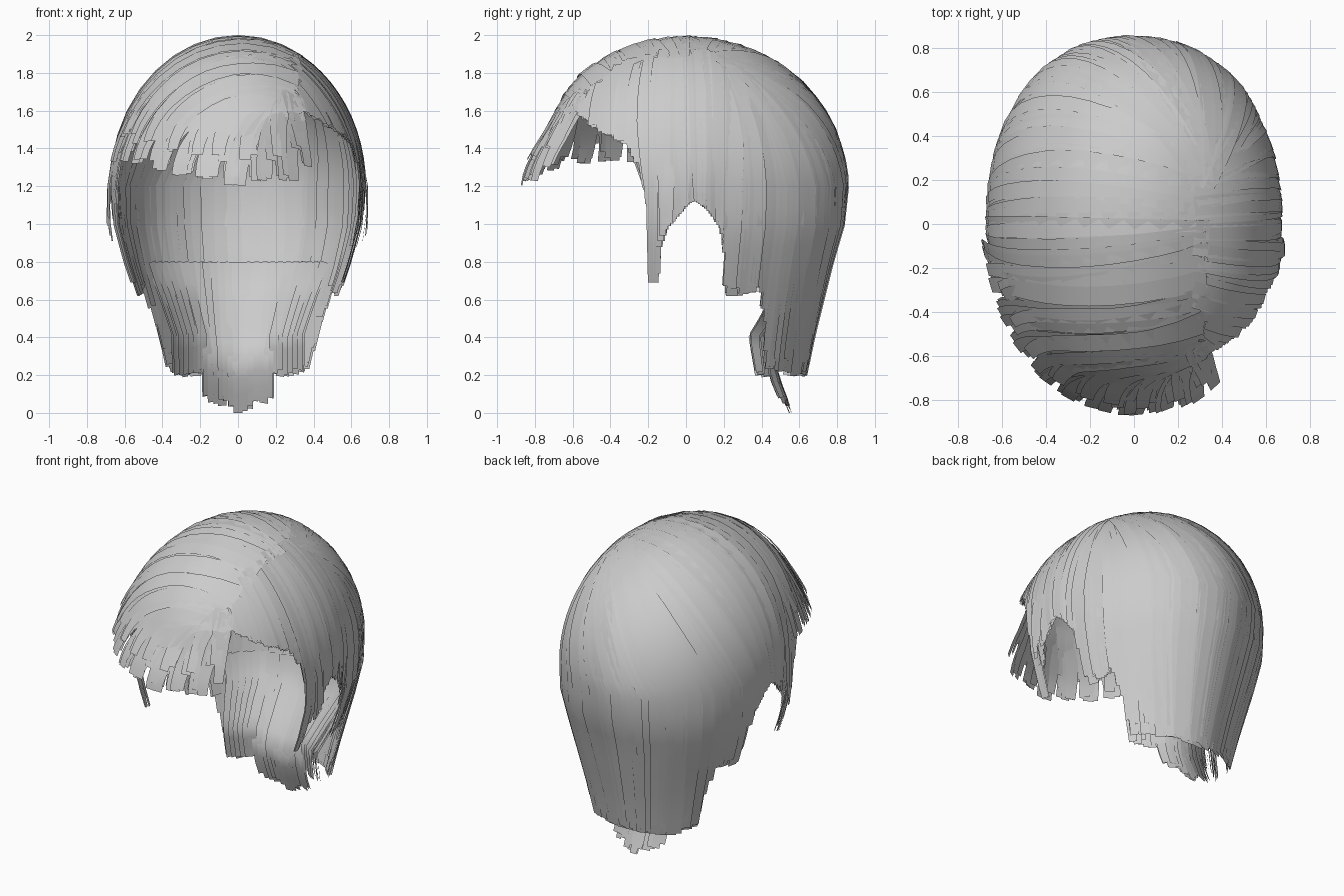
import bpy, bmesh, random
from math import sin, cos, pi, radians, sqrt, asin, degrees
from mathutils import Vector

random.seed(4)
if "Cube" in bpy.data.objects:
    bpy.data.objects.remove(bpy.data.objects["Cube"])

mat = bpy.data.materials.new("light grey hair")
mat.use_nodes = True
GREY = (0.6, 0.6, 0.6, 1)
mat.diffuse_color = GREY
mat.node_tree.nodes["Principled BSDF"].inputs["Base Color"].default_value = GREY

RX, RY, RZ, MID = 0.68, 0.86, 0.8, 1.2   # skull ellipsoid above the ears
# Half width, half depth and squareness of the outline by height
WIDTH = [(0, .37), (.2, .41), (.4, .47), (.6, .54), (.8, .61), (1, .665), (1.2, .68)]
DEPTH = [(0, .58), (.2, .64), (.4, .68), (.6, .73), (.8, .78), (1, .84), (1.2, .86)]
SQUARE = [(.2, 3), (.6, 2.6), (1.2, 2.2), (1.6, 2.12), (2, 2)]
# Height of the hair ends by azimuth, from the temple round the ear to the nape
SIDE_ENDS = [(-57, 1.63), (-40, 1.53), (-21, 1.42), (-15, 1.28), (-13.2, 1.1), (-12.8, .69),
             (-10.5, .69), (-9.5, .88), (-7, .98), (0, 1.1), (3, 1.13), (8, 1.08), (13, .98),
             (16, .85), (18, .62), (24, .63), (32, .67), (35, .5), (38, .24), (52, .21), (90, .2)]
FRINGE_ENDS = [(195, 1.34), (203, 1.36), (215, 1.33), (230, 1.31), (250, 1.24),
               (285, 1.22), (295, 1.25), (303, 1.31)]


def lookup(table, t):
    if t <= table[0][0]:
        return table[0][1]
    for (a, u), (b, v) in zip(table, table[1:]):
        if t <= b:
            return u + (v - u) * (t - a) / (b - a)
    return table[-1][1]


def side_end(a):
    return lookup(SIDE_ENDS, a if a <= 90 else 180 - a)


def fringe_end(a):
    return lookup(FRINGE_ENDS, a)


def bulge(c, s, z):
    """Widening of a round outline towards a squarer one."""
    n = lookup(SQUARE, z)
    r = max(1e-6, sqrt(c * c + s * s))
    return (abs(c / r) ** n + abs(s / r) ** n) ** (-1 / n)


def on_skull(d):
    """Point on the skull; the forehead is slightly flattened."""
    d = d.normalized()
    z = MID + d.z * RZ
    k = bulge(d.x, d.y, z)
    y = d.y * RY * k
    if d.y < 0:
        y *= 1 - 0.09 * sin(pi * d.z) ** 2 * d.y ** 2
    return Vector((d.x * RX * k, y, z))


def hanging(a, z):
    """Point on the outline below the skull."""
    c, s = cos(radians(a)), sin(radians(a))
    k = bulge(c, s, z)
    depth = lookup(DEPTH, z) if s > 0 else RY
    return Vector((c * lookup(WIDTH, z) * k, s * depth * k, z))


def direction(a, z):
    h = max(0, min(0.97, (z - MID) / RZ))
    flat = sqrt(1 - h * h)
    return Vector((cos(radians(a)) * flat, sin(radians(a)) * flat, h))


def strand_path(a, end, root_x, root_y, drop):
    """Points from the parting over the skull and down to the end height.
    drop bends the strand so that it hangs straight down at its end."""
    rx, ry = root_x / RX, root_y / RY
    root = Vector((rx, ry, sqrt(max(0.02, 1 - rx * rx - ry * ry))))
    tip = direction(a, end)
    bend = direction(a, end + drop)
    pts = []
    for i in range(13):
        t = i / 12
        d = root.slerp(tip, t)
        if drop:
            d = root.slerp(bend, t).slerp(bend.slerp(tip, t), t)
        pts.append(on_skull(d))
    if end < MID:
        n = max(2, int((MID - end) / 0.1))
        pts += [hanging(a, MID + (end - MID) * i / n) for i in range(1, n + 1)]
    return pts


def add_card(bm, pts, width, inset, tilt, taper, flare=0.0):
    """A flat ribbon lying on the head along the given points."""
    rows = []
    last = len(pts) - 1
    for i, p in enumerate(pts):
        t = i / last
        along = pts[min(i + 1, last)] - pts[max(i - 1, 0)]
        out = Vector((p.x / RX ** 2, p.y / RY ** 2, max(0, p.z - MID) / RZ ** 2)).normalized()
        across = along.cross(out).normalized()
        half = width / 2 * (1 - (1 - taper) * max(0, t - 0.5) * 2)
        base = p - out * inset + out * flare * max(0, (t - 0.75) * 4)
        rows.append([bm.verts.new(base - across * half - out * tilt),
                     bm.verts.new(base + across * half)])
    for (a, b), (c, d) in zip(rows, rows[1:]):
        bm.faces.new((a, c, d, b))


def finish(name, bm):
    bm.normal_update()
    mesh = bpy.data.meshes.new(name)
    bm.to_mesh(mesh)
    bm.free()
    for f in mesh.polygons:
        f.use_smooth = True
    mesh.materials.append(mat)
    obj = bpy.data.objects.new(name, mesh)
    bpy.context.collection.objects.link(obj)


def hair_section(name, start, stop, step, ends, width, jitter, taper=0.85, drop=0.0):
    bm = bmesh.new()
    for layer in range(2):
        a = start
        count = 0
        while a <= stop:
            # Three long cards then two short ones make separate locks
            short = count % 5 > 2
            lock = jitter * (random.uniform(0.7, 1.1) if short else random.uniform(-0.2, 0.2))
            side = sin(radians(a))
            ear = abs(side) < 0.27 and not drop
            end = ends(a)
            if not ear:
                end += lock + layer * jitter * 0.2
            root_y = max(-0.6, min(0.2, RY * 0.8 * side)) + random.uniform(-0.03, 0.03)
            root_x = 0.31 + random.uniform(-0.04, 0.04)
            pts = strand_path(a, end, root_x, root_y, drop)
            flare = 0.015 if drop else 0
            if layer == 0 and end > 0.9 and -9 < degrees(asin(side)) < -5:
                flare = 0.035
            add_card(bm, pts, width * random.uniform(0.85, 1.2),
                     layer * 0.014 + random.uniform(0, 0.012),
                     random.uniform(0, 0.01), 0.4 if ear else taper, flare)
            a += step * (0.5 if ear else 1)
            count += 1
    finish(name, bm)


# Swept sides and back, falling from the parting
hair_section("left_temple_hair", -56, -15, 1.5, side_end, 0.06, 0.01)
hair_section("left_side_hair", -14, 37, 1.5, side_end, 0.075, 0.04)
hair_section("back_hair", 37, 143, 1.4, side_end, 0.08, 0.07)
hair_section("right_side_hair", 143, 195, 1.5, side_end, 0.075, 0.04)

# Fringe combed across the forehead, its ends hanging down in separate locks
hair_section("fringe", 194, 303, 2.4, fringe_end, 0.085, 0.13, 0.7, 0.32)

# Nape hair growing from inside the back, with a narrow tail flicking outward
bm = bmesh.new()
TAIL = [(0, .56), (.1, .52), (.2, .48), (.4, .45), (.55, .49), (.75, .65)]
for layer in range(2):
    for i in range(-12, 13):
        x = i * 0.028
        s = abs(x)
        end = (0.35 * s if s < 0.17 else 0.19) + (random.uniform(0, 0.05) if i else 0)
        root = hanging(90 - i * 4, 0.8) * 0.96
        pts = []
        for k in range(10):
            t = k / 9
            z = 0.8 + (end - 0.8) * t
            low = Vector((x, lookup(TAIL, z) - 0.4 * max(0, s - 0.12), z))
            p = Vector((root.x, root.y, z)).lerp(low, min(1, t * 1.5))
            pts.append(p)
        add_card(bm, pts, 0.065, layer * 0.01, random.uniform(0, 0.006), 0.75)
finish("nape_hair", bm)
